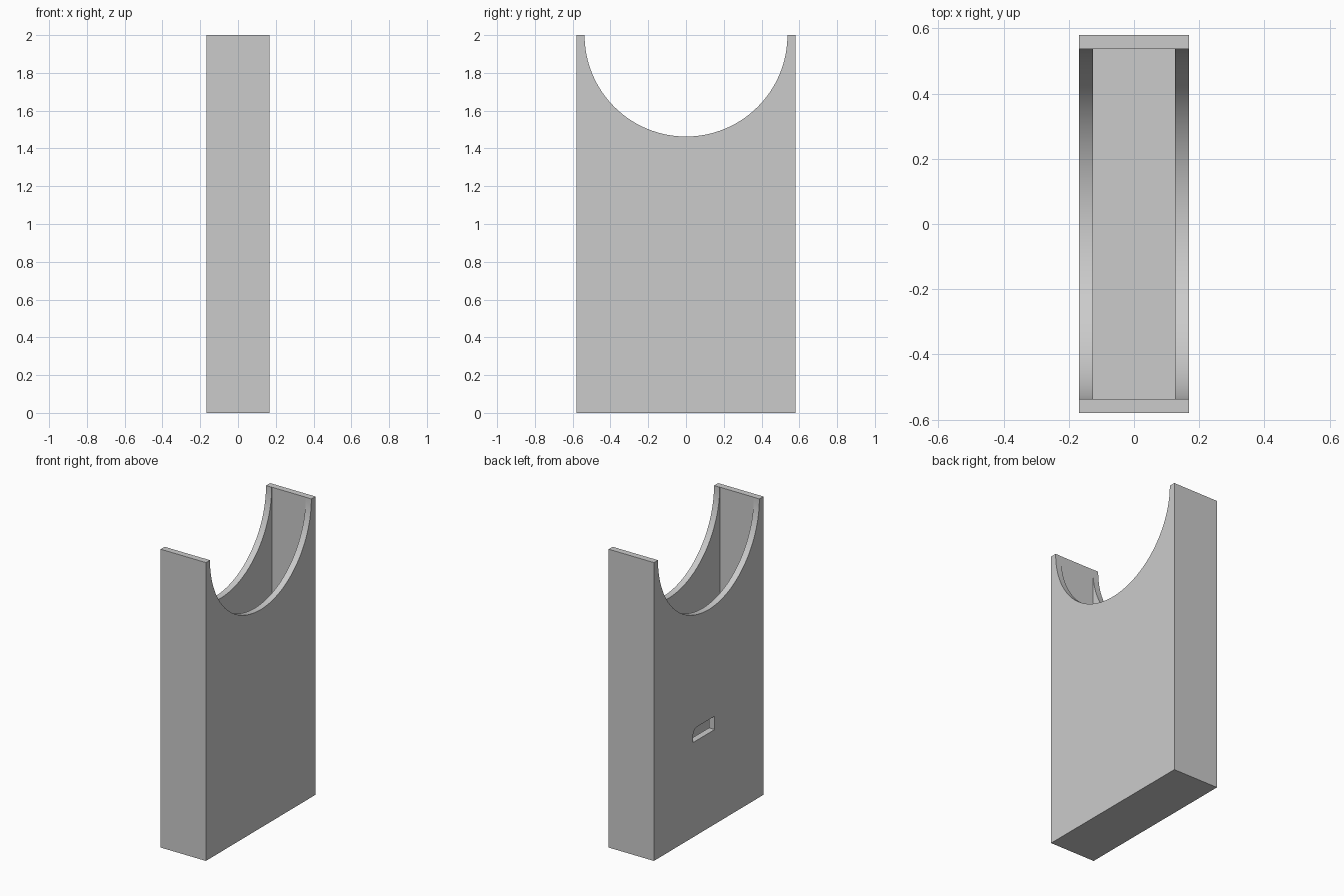
import bpy
import bmesh
from math import cos, sin, pi, radians

cube = bpy.data.objects.get("Cube")
if cube:
    bpy.data.objects.remove(cube, do_unlink=True)

HALF_X, HALF_Y, HEIGHT = 0.168, 0.58, 2.0
WALL = 0.042
ARC = 0.537

grey = bpy.data.materials.new("light grey")
grey.use_nodes = True
colour = (0.6, 0.6, 0.6, 1)
grey.diffuse_color = colour
grey.node_tree.nodes["Principled BSDF"].inputs["Base Color"].default_value = colour


def prism(name, profile, x0, x1):
    """Extrude a (y, z) outline along x."""
    bm = bmesh.new()
    face = bm.faces.new([bm.verts.new((x0, y, z)) for y, z in profile])
    new = bmesh.ops.extrude_face_region(bm, geom=[face])["geom"]
    verts = [v for v in new if isinstance(v, bmesh.types.BMVert)]
    bmesh.ops.translate(bm, verts=verts, vec=(x1 - x0, 0, 0))
    bmesh.ops.recalc_face_normals(bm, faces=bm.faces)
    mesh = bpy.data.meshes.new(name)
    bm.to_mesh(mesh)
    bm.free()
    obj = bpy.data.objects.new(name, mesh)
    bpy.context.collection.objects.link(obj)
    mesh.materials.append(grey)
    return obj


def rect(half_y, z0, z1):
    return [(-half_y, z0), (half_y, z0), (half_y, z1), (-half_y, z1)]


def arc(cy, cz, r, a0, a1, steps):
    return [(cy + r * cos(a0 + (a1 - a0) * i / steps),
             cz + r * sin(a0 + (a1 - a0) * i / steps)) for i in range(steps + 1)]


# Outer body
body = prism("holder_body", rect(HALF_Y, 0, HEIGHT), -HALF_X, HALF_X)

# Hollow interior, open at the top
inner = HALF_X - WALL
cavity = prism("cavity_cutter", rect(ARC + 0.001, WALL, HEIGHT + 0.2), -inner, inner)

# Round cradle across the top
cradle = prism("cradle_cutter", arc(0, HEIGHT, ARC, pi, 2 * pi, 64)
               + [(ARC, HEIGHT + 0.1), (-ARC, HEIGHT + 0.1)], -0.3, 0.3)

# Small port in one side wall, with one rounded upper corner
port = prism("port_cutter", [(-0.064, 0.635), (0.165, 0.635)]
             + arc(0.12, 0.68, 0.045, 0, pi / 2, 8) + [(-0.064, 0.725)],
             -0.3, -inner + 0.03)

bpy.context.view_layer.objects.active = body
for cutter in (cavity, cradle, port):
    cutter.hide_render = True
    cut = body.modifiers.new(cutter.name, "BOOLEAN")
    cut.operation = "DIFFERENCE"
    cut.solver = "EXACT"
    cut.object = cutter
    bpy.ops.object.modifier_apply(modifier=cut.name)
    bpy.data.objects.remove(cutter, do_unlink=True)

# Smooth curve, sharp edges
bpy.ops.object.select_all(action="DESELECT")
body.select_set(True)
bpy.ops.object.shade_smooth_by_angle(angle=radians(30))
